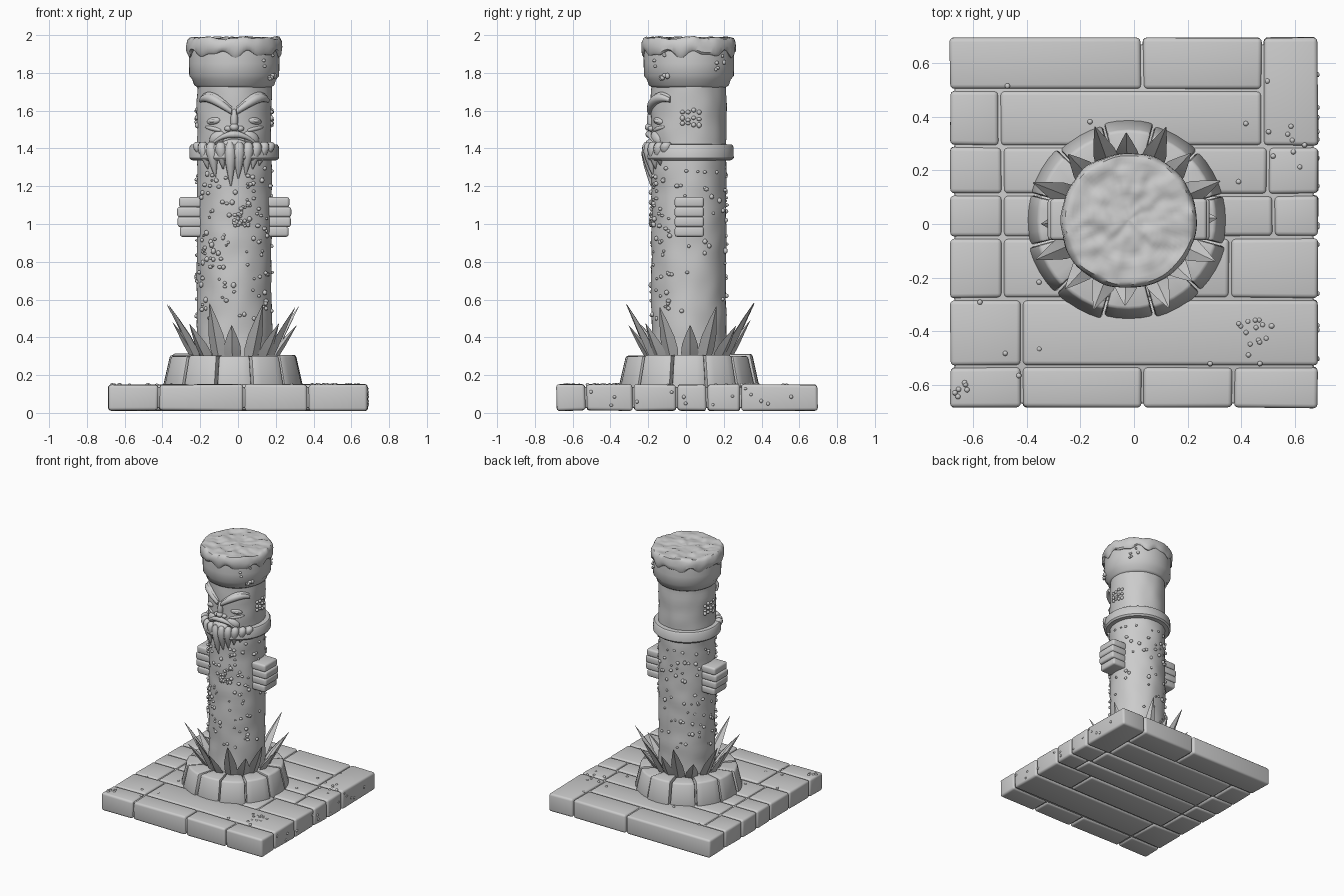
import bpy, bmesh, math, random
from mathutils import Vector, Matrix, noise

random.seed(7)
default = bpy.data.objects.get("Cube")
if default:
    bpy.data.objects.remove(default)

stone = bpy.data.materials.new("stone grey")
stone.use_nodes = True
grey = (0.6, 0.6, 0.6, 1)
stone.diffuse_color = grey
stone.node_tree.nodes["Principled BSDF"].inputs["Base Color"].default_value = grey

AXIS = Vector((-0.02, 0.015, 0))   # centre line of the pillar
UP = Vector((0, 0, 1))


def finish(name, bm, angle=40):
    bmesh.ops.recalc_face_normals(bm, faces=bm.faces)
    mesh = bpy.data.meshes.new(name)
    bm.to_mesh(mesh)
    bm.free()
    mesh.materials.append(stone)
    obj = bpy.data.objects.new(name, mesh)
    bpy.context.collection.objects.link(obj)
    bpy.ops.object.select_all(action='DESELECT')
    obj.select_set(True)
    bpy.context.view_layer.objects.active = obj
    bpy.ops.object.shade_smooth_by_angle(angle=math.radians(angle))
    return obj


def out(angle):
    """Radial direction; angle zero is the front, positive goes to +x."""
    return Vector((math.sin(angle), -math.cos(angle), 0))


def side(angle):
    return Vector((math.cos(angle), math.sin(angle), 0))


def on_pillar(angle, radius, z):
    return AXIS + out(angle) * radius + UP * z


def tube(bm, frames, sides, warp=None):
    """Skin elliptical rings given as (centre, half axis, half axis)."""
    rings = []
    for centre, u, v in frames:
        ring = []
        for i in range(sides):
            a = math.tau * i / sides
            p = centre + u * math.cos(a) + v * math.sin(a)
            ring.append(bm.verts.new(warp(p) if warp else p))
        rings.append(ring)
    for low, high in zip(rings, rings[1:]):
        for i in range(sides):
            j = (i + 1) % sides
            bm.faces.new((low[i], low[j], high[j], high[i]))
    bm.faces.new(rings[0])
    bm.faces.new(rings[-1])


def lathe(name, profile, warp=None, sides=64):
    bm = bmesh.new()
    tube(bm, [(AXIS + UP * z, Vector((r, 0, 0)), Vector((0, r, 0)))
              for r, z in profile], sides, warp)
    return finish(name, bm)


def block(bm, low, high, bevel, segments=2, rough=0.0):
    """Rounded box between two corners."""
    low, high = Vector(low), Vector(high)
    part = bmesh.new()
    bmesh.ops.create_cube(part, size=1)
    for v in part.verts:
        v.co = Vector([l + (h - l) * (c + 0.5) for l, h, c in zip(low, high, v.co)])
        v.co += noise.noise_vector(v.co * 9) * rough
    bmesh.ops.bevel(part, geom=part.edges[:], offset=bevel, segments=segments,
                    profile=0.5, affect='EDGES')
    copy = bpy.data.meshes.new("scratch")
    part.to_mesh(copy)
    part.free()
    bm.from_mesh(copy)
    bpy.data.meshes.remove(copy)


def blob(bm, angle, radius, z, size, tilt=0):
    """Ellipsoid on the pillar: size is (sideways, depth, height)."""
    place = (Matrix.Translation(on_pillar(angle, radius, z)) @ Matrix.Rotation(angle, 4, 'Z')
             @ Matrix.Rotation(tilt, 4, 'Y') @ Matrix.Diagonal((*size, 1)))
    bmesh.ops.create_uvsphere(bm, u_segments=14, v_segments=10, radius=1, matrix=place)


# Paved base: rows of worn bricks over a recessed core
rows = [(-.69, -.53, (-.69, -.42, .03, .37, .69)),
        (-.53, -.28, (-.69, -.42, .69)),
        (-.28, -.05, (-.69, -.49, .36, .69)),
        (-.05, .11, (-.69, -.49, .52, .69)),
        (.11, .29, (-.69, -.49, .5, .69)),
        (.29, .5, (-.69, -.5, .48)),
        (.5, .7, (-.69, .03, .48)),
        (.29, .7, (.48, .69))]
bm = bmesh.new()
gap = 0.004
for front, back, cuts in rows:
    for left, right in zip(cuts, cuts[1:]):
        block(bm, (left + gap, front + gap, 0.012), (right - gap, back - gap, 0.15),
              0.016, 3, 0.006)
finish("base_bricks", bm)
bm = bmesh.new()
block(bm, (-.67, -.67, .025), (.67, .67, .138), 0.01)
finish("base_core", bm)

# Ring of tapered kerb stones
bm = bmesh.new()
count = 12
for k in range(count):
    mid = math.tau * k / count
    half = math.pi / count * 0.96
    foot = random.uniform(.365, .39)
    part = bmesh.new()
    levels = []
    for z, r in ((.13, foot), (random.uniform(.3, .315), foot - .04)):
        arc = [on_pillar(mid + half * t, r, z) for t in (-1, -.5, 0, .5, 1)]
        inner = [on_pillar(mid + half * t, .15, z) for t in (1, -1)]
        levels.append([part.verts.new(p) for p in arc + inner])
    low, high = levels
    for i in range(len(low)):
        j = (i + 1) % len(low)
        part.faces.new((low[i], low[j], high[j], high[i]))
    part.faces.new(low)
    part.faces.new(high)
    bmesh.ops.recalc_face_normals(part, faces=part.faces)
    sharp = [e for e in part.edges if e.calc_face_angle() > 0.5]
    bmesh.ops.bevel(part, geom=sharp, offset=0.012, segments=2, profile=0.5, affect='EDGES')
    mesh = bpy.data.meshes.new("scratch")
    part.to_mesh(mesh)
    part.free()
    bm.from_mesh(mesh)
    bpy.data.meshes.remove(mesh)
finish("kerb_stones", bm)

# Crown of pointed leaves, alternately short and long
bm = bmesh.new()
count = 16
for k in range(count):
    angle = math.tau * k / count + random.uniform(-.06, .06)
    tall = k % 2
    reach = (.37 if tall else .33) + random.uniform(-.015, .02)
    top = (.57 if tall else .47) + random.uniform(-.02, .02)
    frames = []
    for t, width in ((0, .035), (.2, .046), (.45, .042), (.75, .022), (1, .002)):
        centre = on_pillar(angle, .205 + (reach - .205) * t ** 1.15, .28 + (top - .28) * t)
        frames.append((centre, side(angle) * width, (out(angle) - UP * 0.4) * width * 0.4))
    tube(bm, frames, 4)
finish("leaf_crown", bm, 30)

# Pillar shaft, belt and cap
def weathered(p):
    return p + (p - AXIS - UP * p.z) * 0.035 * noise.noise(p * Vector((9, 9, 4)).x)

lathe("pillar_shaft", [(.198, .25 + 1.5 * i / 50) for i in range(51)], weathered)
lathe("belt", [(.19, 1.335), (.228, 1.338), (.238, 1.35), (.236, 1.41), (.228, 1.42), (.19, 1.423)])
lathe("cap", [(.19, 1.72), (.212, 1.735), (.222, 1.765), (.238, 1.785),
              (.239, 1.85), (.24, 1.93), (.235, 1.96), (.2, 1.965)])


def dripping(p):
    d = p - AXIS
    a = math.atan2(d.y, d.x)
    low = max(0, min(1, (1.95 - p.z) / 0.05))
    wave = math.sin(a * 9) + 0.7 * math.sin(a * 14 + 1)
    flat = Vector((d.x, d.y, 0))
    lumps = noise.noise(p * 13) * 0.012 + noise.noise(p * 27) * 0.009
    return p + UP * (low * wave * 0.013 + (1 - low) * lumps) + flat * noise.noise(p * 10) * 0.04

lid = [(.225, 1.9), (.243, 1.9), (.252, 1.912), (.253, 1.94), (.25, 1.965), (.24, 1.982)]
lid += [(.23 - .228 * i / 14, 1.985) for i in range(15)]
lathe("cap_crust", lid, dripping, 96)

# Fists: four stacked fingers each side
for name, sign in (("left_fist", 1), ("right_fist", -1)):
    bm = bmesh.new()
    for i, reach in enumerate((.288, .3, .302, .292)):
        xs = sorted((AXIS.x + sign * 0.15, AXIS.x + sign * reach))
        z = .932 + i * .052
        block(bm, (xs[0], -.06, z), (xs[1], .095, z + .055), 0.014, 3)
    finish(name, bm)

# Stern face: brows, eyes, nose, cheeks and downturned mouth
bm = bmesh.new()
for s in (-1, 1):
    for lift in (0, 1):
        frames = []
        for i in range(9):
            t = i / 8
            a = s * (.06 + 1.0 * t)
            thick = (.008 + .02 * math.sin(math.pi * (.15 + .8 * t))) * (1 - .35 * lift)
            z = 1.595 + .1 * math.sin(t * 1.9) - .035 * t + .016 * lift
            frames.append((on_pillar(a, .204 - .006 * lift, z), UP * thick, out(a) * thick))
        tube(bm, frames, 10)
    blob(bm, s * .6, .192, 1.545, (.042, .02, .02), s * .15)
    blob(bm, s * .6, .2, 1.545, (.022, .018, .011), s * .15)
    blob(bm, s * .62, .19, 1.505, (.055, .018, .014), s * -.2)
    blob(bm, s * .48, .192, 1.455, (.05, .025, .035), s * .5)
    blob(bm, s * .16, .203, 1.505, (.02, .017, .015))
    frames = []
    for i in range(7):
        t = i / 6
        a = s * .58 * t
        thick = .02 - .013 * t
        frames.append((on_pillar(a, .21, 1.475 - .05 * t * t), UP * thick, out(a) * thick))
    tube(bm, frames, 10)
blob(bm, 0, .198, 1.55, (.02, .024, .06))
blob(bm, 0, .208, 1.512, (.025, .025, .02))
blob(bm, 0, .2, 1.425, (.065, .03, .025))
finish("face", bm, 60)

# Beard: tapered locks hanging over the belt
bm = bmesh.new()
locks = ((-1.05, 1.34), (-.85, 1.29), (-.58, 1.25), (-.33, 1.29), (-.1, 1.2),
         (.12, 1.24), (.34, 1.26), (.56, 1.29), (.8, 1.31), (1.02, 1.34))
for a, tip in locks:
    frames = []
    for t, width in ((0, .012), (.1, .026), (.3, .032), (.55, .024), (.8, .013), (1, .003)):
        c = on_pillar(a * (1 - .1 * t), .222 - .022 * t * t, 1.435 + (tip - 1.435) * t)
        frames.append((c, side(a) * width, out(a) * width))
    tube(bm, frames, 10)
finish("beard", bm, 60)

# Grit: small pebbles on the shaft, chest, temples, cap and paving
bm = bmesh.new()


def pebble(p, size):
    place = Matrix.Translation(p) @ Matrix.Diagonal((size, size, size * random.uniform(.7, 1.2), 1))
    bmesh.ops.create_icosphere(bm, subdivisions=2, radius=1, matrix=place)


def scatter(number, angles, heights, radius):
    for _ in range(number):
        pebble(on_pillar(random.uniform(*angles), radius, random.uniform(*heights)),
               random.uniform(.007, .014))

scatter(150, (-math.pi, math.pi), (.5, 1.3), .2)
scatter(50, (-1.1, 1.1), (.5, 1.25), .2)
scatter(26, (0, .45), (.98, 1.1), .2)
scatter(12, (.7, 1.1), (1.76, 1.93), .24)
scatter(5, (2.2, 2.5), (1.8, 1.9), .24)
for s in (-1, 1):
    for i in range(4):
        for z in (1.53, 1.56, 1.6):
            pebble(on_pillar(s * (1.4 + .15 * i), .198, z + random.uniform(-.01, .01)), .013)
for x, y, spread, number in ((.46, -.42, .07, 14), (-.64, -.62, .03, 6), (.55, .3, .09, 8), (0, 0, .6, 16)):
    for _ in range(number):
        pebble(Vector((x + random.uniform(-spread, spread), y + random.uniform(-spread, spread), .148)), .01)
for _ in range(14):
    pebble(Vector((.683, random.uniform(-.6, .6), random.uniform(.04, .13))), .01)
finish("grit", bm, 60)
